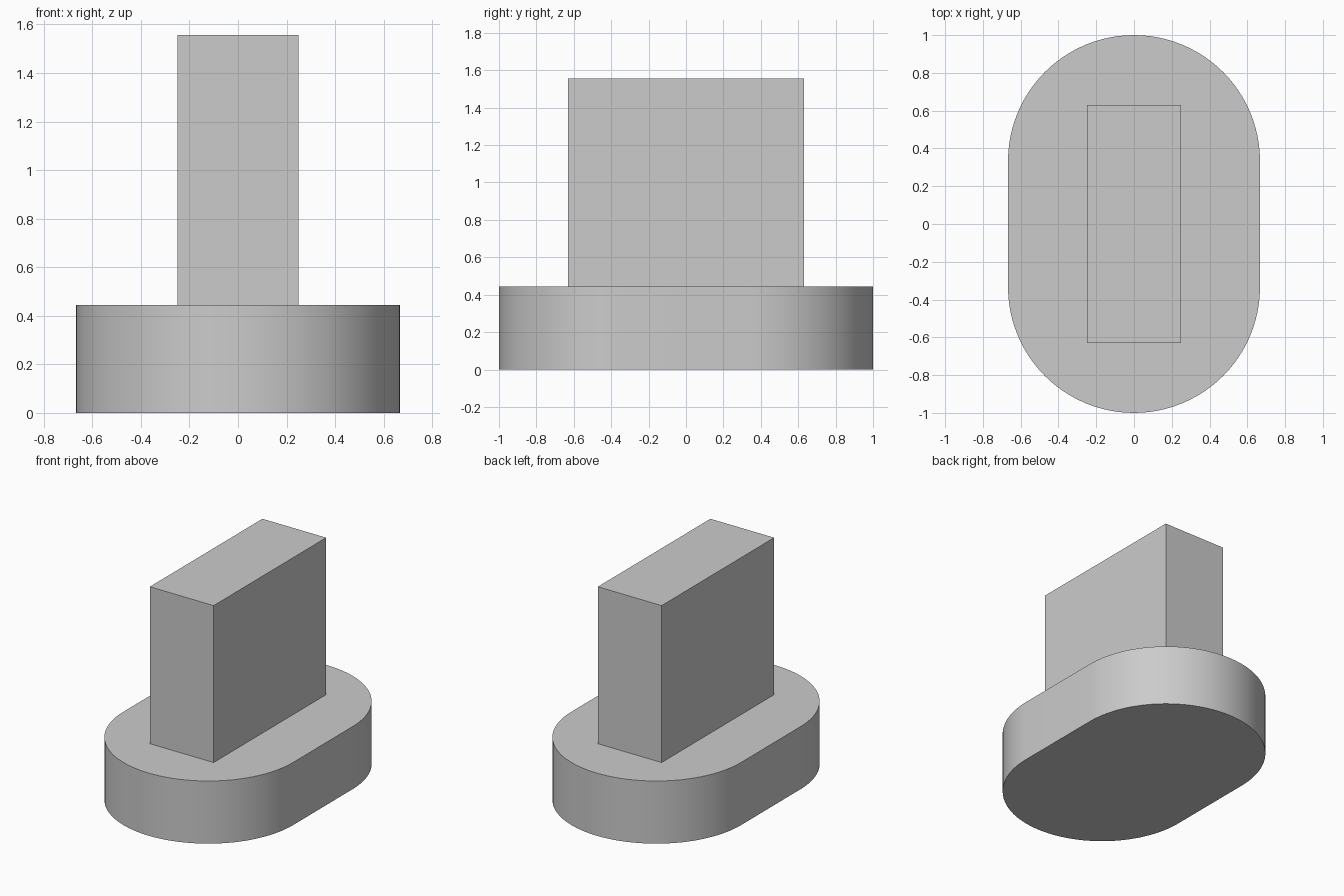
import bpy, bmesh
from math import sin, cos, pi, radians

cube = bpy.data.objects.get("Cube")
if cube:
    bpy.data.objects.remove(cube, do_unlink=True)

# Single plain grey material
GREY = (0.6, 0.6, 0.6, 1)
grey = bpy.data.materials.new("plain grey")
grey.use_nodes = True
grey.diffuse_color = GREY
grey.node_tree.nodes["Principled BSDF"].inputs["Base Color"].default_value = GREY


def extrude_profile(name, points, bottom, top):
    """Solid prism from an outline in the ground plane."""
    bm = bmesh.new()
    face = bm.faces.new([bm.verts.new((x, y, bottom)) for x, y in points])
    result = bmesh.ops.extrude_face_region(bm, geom=[face])
    verts = [v for v in result["geom"] if isinstance(v, bmesh.types.BMVert)]
    bmesh.ops.translate(bm, verts=verts, vec=(0, 0, top - bottom))
    bmesh.ops.recalc_face_normals(bm, faces=bm.faces)
    mesh = bpy.data.meshes.new(name)
    bm.to_mesh(mesh)
    bm.free()
    mesh.materials.append(grey)
    obj = bpy.data.objects.new(name, mesh)
    bpy.context.collection.objects.link(obj)
    return obj


RADIUS, HALF_STRAIGHT, BASE_TOP, BLOCK_TOP = 0.667, 0.333, 0.444, 1.556
STEPS = 48

# Rounded base: two half circles joined by straight sides
outline = []
for side in (0, 1):
    for i in range(STEPS + 1):
        a = side * pi + pi * i / STEPS
        outline.append((RADIUS * cos(a),
                        RADIUS * sin(a) + HALF_STRAIGHT * (1 - 2 * side)))
base = extrude_profile("rounded_base", outline, 0, BASE_TOP)

# Upright rectangular block standing on the base
HX, HY = 0.25, 0.63
corners = [(-HX, -HY), (HX, -HY), (HX, HY), (-HX, HY)]
extrude_profile("upright_block", corners, BASE_TOP, BLOCK_TOP)

# Smooth the curved wall, keep its rims sharp
bpy.ops.object.select_all(action="DESELECT")
base.select_set(True)
bpy.context.view_layer.objects.active = base
bpy.ops.object.shade_smooth_by_angle(angle=radians(30))
